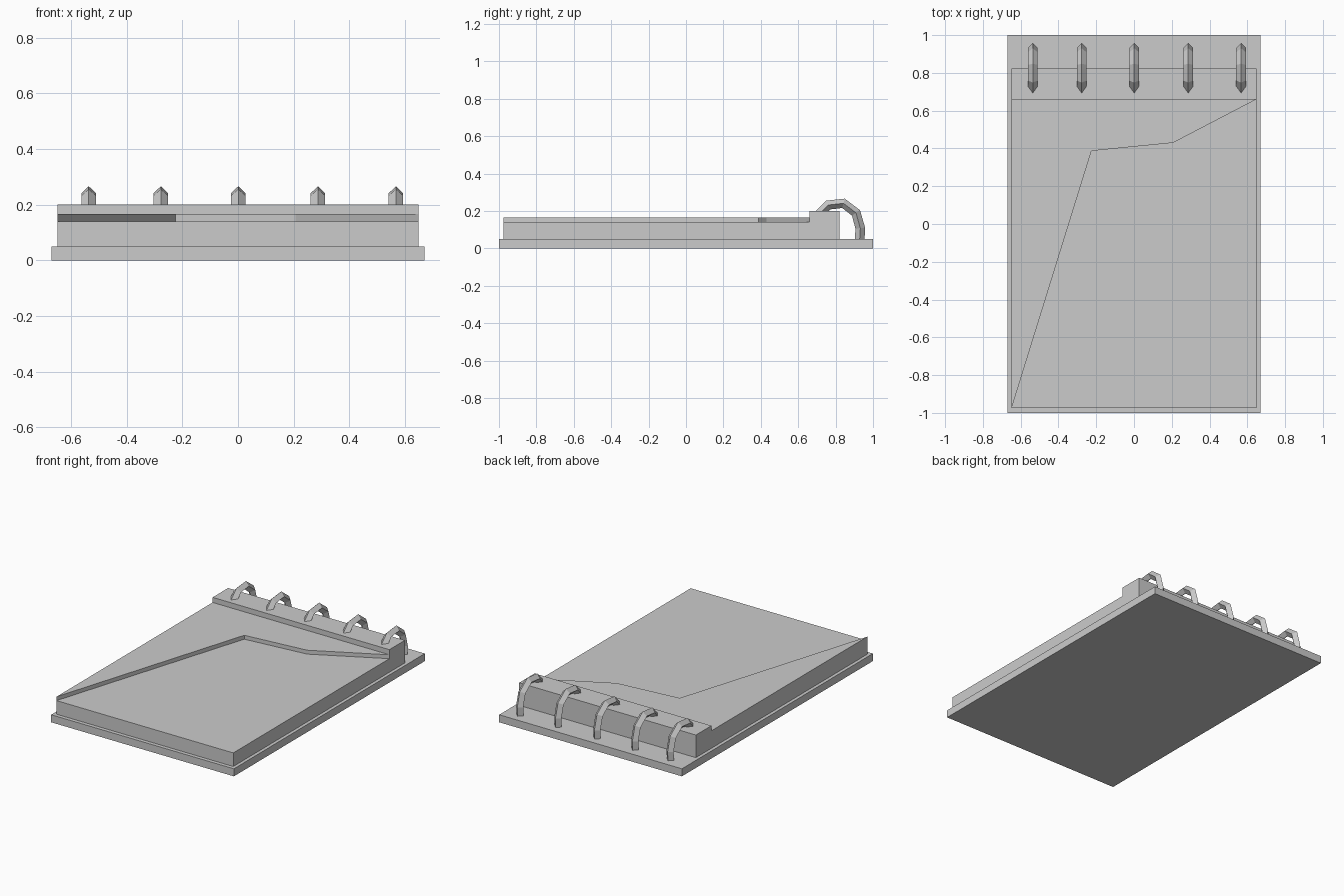
import bpy, bmesh
from mathutils import Vector

if "Cube" in bpy.data.objects:
    bpy.data.objects.remove(bpy.data.objects["Cube"])


def make_object(name, bm):
    bmesh.ops.recalc_face_normals(bm, faces=bm.faces)
    mesh = bpy.data.meshes.new(name)
    bm.to_mesh(mesh)
    bm.free()
    obj = bpy.data.objects.new(name, mesh)
    bpy.context.collection.objects.link(obj)
    return obj


def slab(name, outline, z0, z1):
    """Extrude a flat xy outline from z0 up to z1."""
    bm = bmesh.new()
    face = bm.faces.new([bm.verts.new((x, y, z0)) for x, y in outline])
    top = bmesh.ops.extrude_face_region(bm, geom=[face])["geom"]
    verts = [v for v in top if isinstance(v, bmesh.types.BMVert)]
    bmesh.ops.translate(bm, verts=verts, vec=(0, 0, z1 - z0))
    return make_object(name, bm)


def rect(half_w, y0, y1):
    return [(-half_w, y0), (half_w, y0), (half_w, y1), (-half_w, y1)]


def ring(name, x, path, r):
    """Sweep a diamond section along a path in the yz plane."""
    bm = bmesh.new()
    pts = [Vector(p) for p in path]
    loops = []
    for i, p in enumerate(pts):
        into = (p - pts[max(i - 1, 0)]).normalized()
        out = (pts[min(i + 1, len(pts) - 1)] - p).normalized()
        t = (into + out).normalized()
        n = Vector((-t.y, t.x)) * r
        loops.append([bm.verts.new(c) for c in (
            (x - r, p.x, p.y), (x, p.x + n.x, p.y + n.y),
            (x + r, p.x, p.y), (x, p.x - n.x, p.y - n.y))])
    for a, b in zip(loops, loops[1:]):
        for j in range(4):
            k = (j + 1) % 4
            bm.faces.new((a[j], a[k], b[k], b[j]))
    bm.faces.new(loops[0])
    bm.faces.new(loops[-1])
    return make_object(name, bm)


# Backing board and page stack
slab("backing_board", rect(0.67, -1, 1), 0, 0.05)
slab("page_stack", rect(0.648, -0.975, 0.66), 0.05, 0.14)

# Remains of the torn top pages
slab("torn_pages", [(-0.648, -0.975), (-0.225, 0.387), (0.207, 0.43),
                    (0.648, 0.66), (-0.648, 0.66)], 0.14, 0.166)

# Raised binding strip
slab("binding_strip", rect(0.648, 0.66, 0.822), 0.05, 0.2)

# Binding rings, from the strip over to the board
ring_path = [(0.71, 0.18), (0.76, 0.232), (0.842, 0.241),
             (0.909, 0.19), (0.932, 0.107), (0.928, 0.04)]
for i, x in enumerate((-0.536, -0.277, 0.001, 0.287, 0.567)):
    ring(f"binding_ring_{i + 1}", x, ring_path, 0.026)
